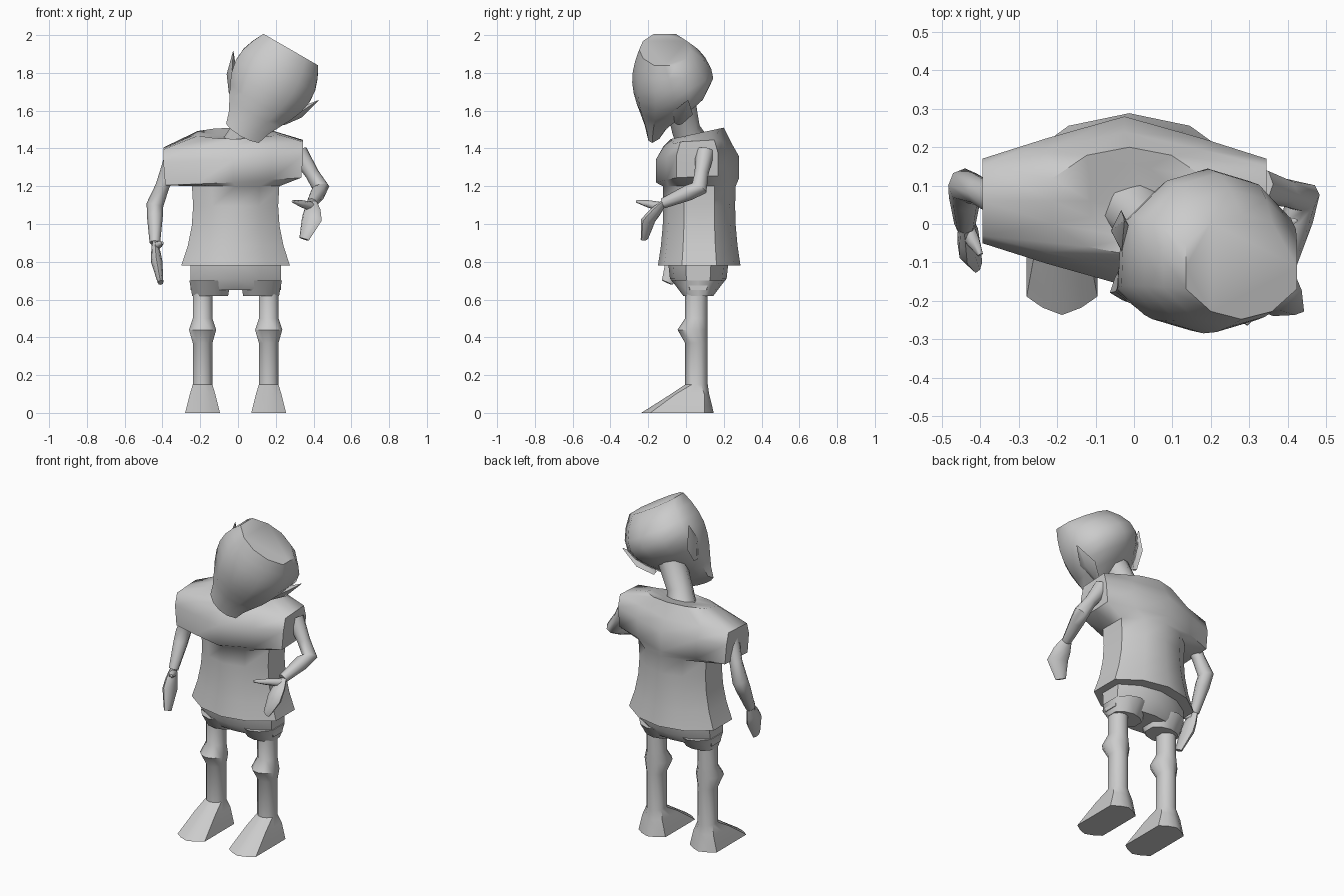
import bpy, bmesh, math
from mathutils import Vector, Matrix

cube = bpy.data.objects.get("Cube")
if cube:
    bpy.data.objects.remove(cube, do_unlink=True)

MIDLINE = -0.0125
SIDES = (("right", -1), ("left", 1))

grey = bpy.data.materials.new("plain grey")
grey.use_nodes = True
grey.diffuse_color = (0.6, 0.6, 0.6, 1)
shader = grey.node_tree.nodes["Principled BSDF"]
shader.inputs["Base Color"].default_value = grey.diffuse_color


def loft(name, rings, matrix=Matrix.Identity(4), angle=50):
    """Skin a list of equal point rings and close both ends."""
    bm = bmesh.new()
    rows = [[bm.verts.new(matrix @ point) for point in ring] for ring in rings]
    for lower, upper in zip(rows, rows[1:]):
        for i in range(len(lower)):
            bm.faces.new((lower[i - 1], lower[i], upper[i], upper[i - 1]))
    bm.faces.new(rows[0])
    bm.faces.new(rows[-1])
    bmesh.ops.recalc_face_normals(bm, faces=bm.faces[:])
    mesh = bpy.data.meshes.new(name)
    bm.to_mesh(mesh)
    bm.free()
    mesh.materials.append(grey)
    part = bpy.data.objects.new(name, mesh)
    bpy.context.collection.objects.link(part)
    bpy.ops.object.select_all(action='DESELECT')
    part.select_set(True)
    bpy.context.view_layer.objects.active = part
    bpy.ops.object.shade_smooth_by_angle(angle=math.radians(angle))


def section(z, width, depth, x=MIDLINE, y=0, square=0.42, bulge=0.85, roll=0, pitch=0):
    """Twelve-sided ring from half sizes; square and bulge shape its corners."""
    corner = [(1, 0), (1, square), (0.55, bulge), (0, 1)]
    back = corner + [(-u, v) for u, v in reversed(corner[:-1])]
    outline = back + [(u, -v) for u, v in reversed(back[1:-1])]
    return [Vector((x + u * width, y + v * depth, z + u * roll + v * pitch))
            for u, v in outline]


def limb(name, points, radii, flat=1, wide=(1, 0, 0), sides=8, matrix=Matrix.Identity(4)):
    """Tube through points; radii run along the wide axis, flat scales the other."""
    points = [Vector(point) for point in points]
    rings = []
    for i, (centre, radius) in enumerate(zip(points, radii)):
        ahead = points[min(i + 1, len(points) - 1)]
        along = (ahead - points[max(i - 1, 0)]).normalized()
        across = Vector(wide)
        across = (across - along * across.dot(along)).normalized() * radius
        other = along.cross(across) * flat
        turns = [math.tau * k / sides for k in range(sides)]
        rings.append([centre + across * math.cos(turn) + other * math.sin(turn)
                      for turn in turns])
    loft(name, rings, matrix, angle=60)


def between(start, end, amount):
    return Vector(start).lerp(Vector(end), amount)


# Shirt: flared body below, wide sleeves and a sloping collar above
shirt = []
for step in range(5):
    z = 0.78 + step * 0.105
    flare = ((z - 1.1) / 0.3) ** 2
    shirt.append(section(z, 0.225 + 0.055 * flare, 0.19 + 0.025 * flare, y=0.07))
for z, width, depth in ((1.23, 0.36, 0.22), (1.35, 0.37, 0.22), (1.42, 0.37, 0.18)):
    shirt.append(section(z, width, depth, x=-0.025, y=0.06, square=0.5, bulge=0.74,
                         roll=0.02, pitch=0.01))
for z, width, depth in ((1.48, 0.2, 0.14), (1.47, 0.1, 0.1)):
    shirt.append(section(z, width, depth, y=0.06, pitch=0.03))
loft("shirt", shirt)

# Shorts: a seat with one cuff around each leg
loft("shorts_seat", [section(z, 0.24, depth, y=0.065)
                     for z, depth in ((0.8, 0.16), (0.71, 0.15), (0.65, 0.1))])

for label, side in SIDES:
    hip = MIDLINE + side * 0.135
    loft(label + "_cuff", [section(z, width, depth, x=hip, y=0.065)
                           for z, width, depth in ((0.7, 0.11, 0.14), (0.62, 0.095, 0.08))])

    # Straight leg with a knobbly knee, spreading into a wedge foot
    ankle = MIDLINE + side * 0.175
    knee = 0.44
    leg = []
    for z in (0.65, 0.5, knee, 0.37, 0.15):
        knob = 0.02 if z == knee else 0
        leg.append(section(z, 0.052 + knob, 0.06 + knob, x=ankle, y=0.055 - knob))
    for spread in (0.35, 0.75, 1):
        leg.append(section(0.15 * (1 - spread), 0.055 + 0.037 * spread,
                           0.055 + 0.137 * spread, x=ankle, y=0.055 - 0.1 * spread,
                           square=0.75, bulge=0.9))
    loft(label + "_leg", leg)


def arm(label, shoulder, elbow, wrist, knuckles, fingertips, thumb_tip, palm_axis):
    """Thin sleeved arm, flat mitten hand and pointed thumb."""
    bend = between(elbow, wrist, 0.3)
    limb(label + "_arm", [shoulder, between(shoulder, elbow, 0.6), elbow, bend, wrist],
         (0.05, 0.037, 0.045, 0.042, 0.028))
    limb(label + "_hand", [wrist, between(wrist, knuckles, 0.5), knuckles, fingertips],
         (0.03, 0.05, 0.06, 0.03), flat=0.5, wide=palm_axis)
    root = between(wrist, knuckles, 0.2)
    limb(label + "_thumb", [root, between(root, thumb_tip, 0.5), thumb_tip],
         (0.025, 0.02, 0.008), wide=(0, 0, 1), sides=6)


# Right arm hangs, left arm bends forward at the elbow
arm("right", shoulder=(-0.34, 0.06, 1.35), elbow=(-0.44, 0.1, 1.1), wrist=(-0.44, 0, 0.9),
    knuckles=(-0.43, -0.05, 0.8), fingertips=(-0.41, -0.1, 0.69),
    thumb_tip=(-0.4, -0.08, 0.9), palm_axis=(0, 1, 0))
arm("left", shoulder=(0.32, 0.1, 1.38), elbow=(0.44, 0.07, 1.19), wrist=(0.39, -0.12, 1.11),
    knuckles=(0.39, -0.2, 1.02), fingertips=(0.35, -0.22, 0.92),
    thumb_tip=(0.29, -0.26, 1.12), palm_axis=(1, -0.5, 0))

# Neck leaning forward into the tilted head
limb("neck", [(-0.01, 0.05, 1.4), (0.04, 0, 1.5), (0.12, -0.03, 1.65)], (0.09, 0.075, 0.08))

# Head: narrow chin swelling to a broad, flat-topped skull
tilt = Matrix.Translation((0.03, 0, 1.49)) @ Matrix.Rotation(math.radians(30), 4, 'Y')
head = []
for step in range(9):
    height = step / 8
    swell = math.sin(0.77 * math.pi * height) ** 1.5
    head.append(section(height / 2, 0.1 + 0.125 * swell, 0.045 + 0.17 * swell,
                        x=0, y=0.09 * swell - 0.16, pitch=0.03 * (1 - height)))
loft("head", head, tilt)

# Pointed ears sweeping up and out
for label, side in SIDES:
    lobe, tip = (side * 0.16, -0.04, 0.14), (side * 0.26, 0.01, 0.34)
    limb(label + "_ear", [lobe, between(lobe, tip, 0.45), tip], (0.02, 0.055, 0.003),
         flat=0.5, wide=(0, 1, 0), sides=4, matrix=tilt)
